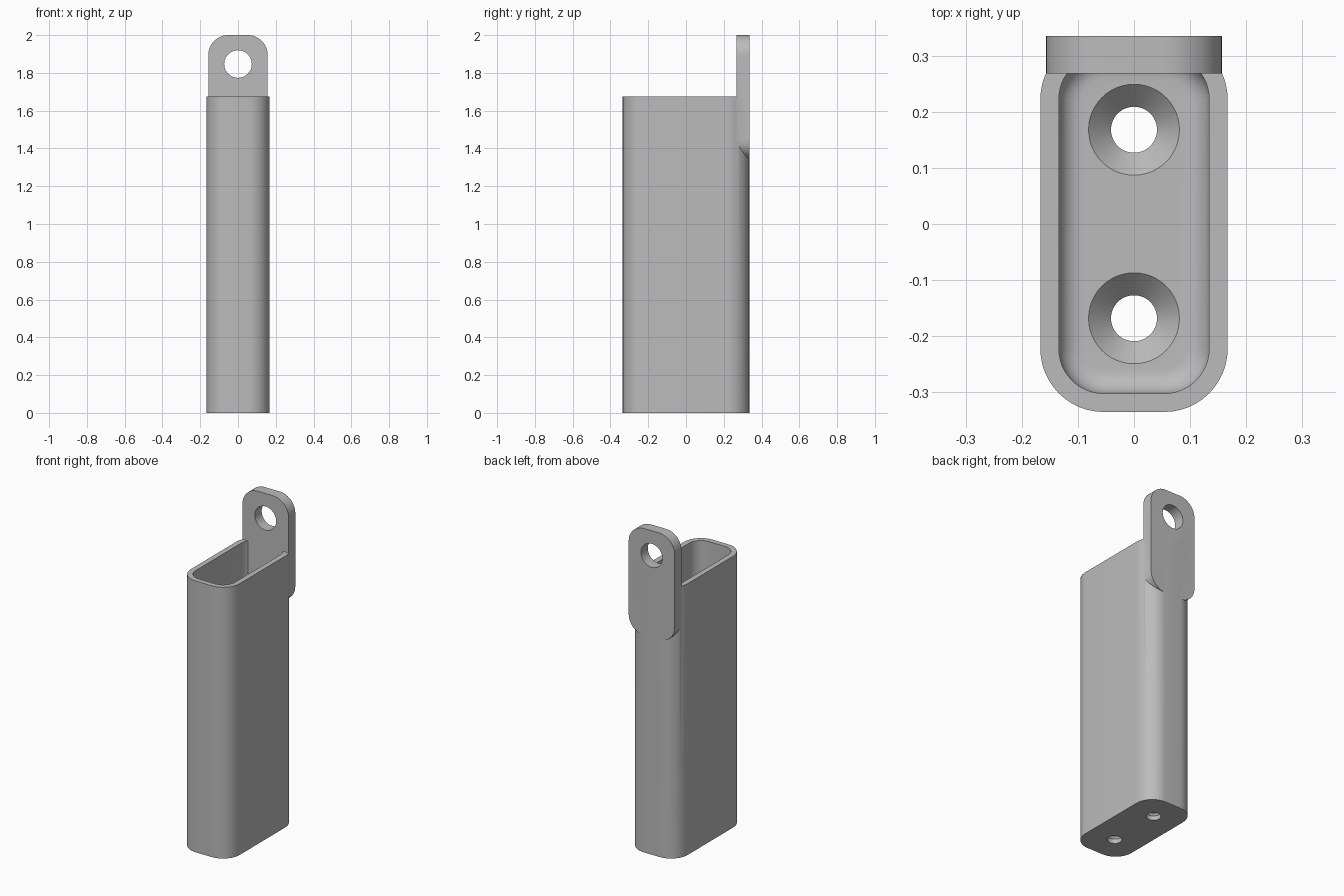
import bpy, bmesh, math
from mathutils import Matrix

if "Cube" in bpy.data.objects:
    bpy.data.objects.remove(bpy.data.objects["Cube"], do_unlink=True)

# Material
grey = bpy.data.materials.new("plain grey")
grey.use_nodes = True
colour = (0.5, 0.5, 0.5, 1)
grey.diffuse_color = colour
grey.node_tree.nodes["Principled BSDF"].inputs["Base Color"].default_value = colour


def rounded_rect(hx, hy, r, steps=12):
    """Outline of a rounded rectangle, counter-clockwise."""
    points = []
    for quarter, (sx, sy) in enumerate([(1, 1), (-1, 1), (-1, -1), (1, -1)]):
        for i in range(steps + 1):
            a = math.pi / 2 * (quarter + i / steps)
            points.append((sx * (hx - r) + r * math.cos(a),
                           sy * (hy - r) + r * math.sin(a)))
    return points


def circle(r, cx=0, cy=0, n=48):
    return [(cx + r * math.cos(2 * math.pi * i / n),
             cy + r * math.sin(2 * math.pi * i / n)) for i in range(n)]


def loft(name, sections, matrix=Matrix()):
    """Closed solid through (outline, height) sections."""
    bm = bmesh.new()
    rings = [[bm.verts.new((x, y, z)) for x, y in outline] for outline, z in sections]
    for low, high in zip(rings, rings[1:]):
        for i in range(len(low)):
            j = (i + 1) % len(low)
            bm.faces.new((low[i], low[j], high[j], high[i]))
    bm.faces.new(rings[0][::-1])
    bm.faces.new(rings[-1])
    bm.transform(matrix)
    bmesh.ops.recalc_face_normals(bm, faces=bm.faces)
    mesh = bpy.data.meshes.new(name)
    bm.to_mesh(mesh)
    bm.free()
    mesh.materials.append(grey)
    obj = bpy.data.objects.new(name, mesh)
    bpy.context.collection.objects.link(obj)
    return obj


def combine(target, tool, operation):
    mod = target.modifiers.new(operation, 'BOOLEAN')
    mod.operation, mod.solver, mod.object = operation, 'EXACT', tool
    bpy.context.view_layer.objects.active = target
    bpy.ops.object.modifier_apply(modifier=mod.name)
    bpy.data.objects.remove(tool, do_unlink=True)


HX, HY, TOP, WALL, FLOOR = 0.167, 0.335, 1.675, 0.033, 0.067
PLATE = 0.067

# Sleeve body
outer = rounded_rect(HX, HY, 0.113)
holder = loft("holder_sleeve", [(outer, 0), (outer, TOP)])

# Cavity with a filleted floor edge
fillet = 0.042
sections = []
for i in range(9):
    a = math.pi / 2 * i / 8
    inset = WALL + fillet * (1 - math.sin(a))
    sections.append((rounded_rect(HX - inset, HY - inset, 0.113 - inset),
                     FLOOR + fillet * (1 - math.cos(a))))
sections.append((rounded_rect(HX - WALL, HY - WALL, 0.113 - WALL), TOP + 0.1))
combine(holder, loft("cavity_cutter", sections), 'DIFFERENCE')

# Hanging tab on the back, drawn flat and stood upright
tab_low, tab_high = 1.34, 2.0
stand = Matrix.Translation((0, HY, (tab_low + tab_high) / 2)) @ Matrix.Rotation(math.pi / 2, 4, 'X')
tab_shape = rounded_rect(0.157, (tab_high - tab_low) / 2, 0.105)
combine(holder, loft("tab", [(tab_shape, 0), (tab_shape, PLATE)], stand), 'UNION')

# Hole through the tab
hole = circle(0.073, 0, 1.847 - (tab_low + tab_high) / 2)
combine(holder, loft("tab_hole_cutter", [(hole, -0.05), (hole, PLATE + 0.05)], stand), 'DIFFERENCE')

# Countersunk screw holes in the floor
for y in (-0.168, 0.168):
    small, large = circle(0.041, 0, y), circle(0.081, 0, y)
    cutter = loft("screw_hole_cutter", [(small, -0.05), (small, FLOOR - 0.04),
                                        (large, FLOOR), (large, FLOOR + 0.05)])
    combine(holder, cutter, 'DIFFERENCE')

# Smooth rounded corners, sharp edges elsewhere
bpy.ops.object.select_all(action='DESELECT')
holder.select_set(True)
bpy.context.view_layer.objects.active = holder
bpy.ops.object.shade_smooth_by_angle(angle=math.radians(30))
